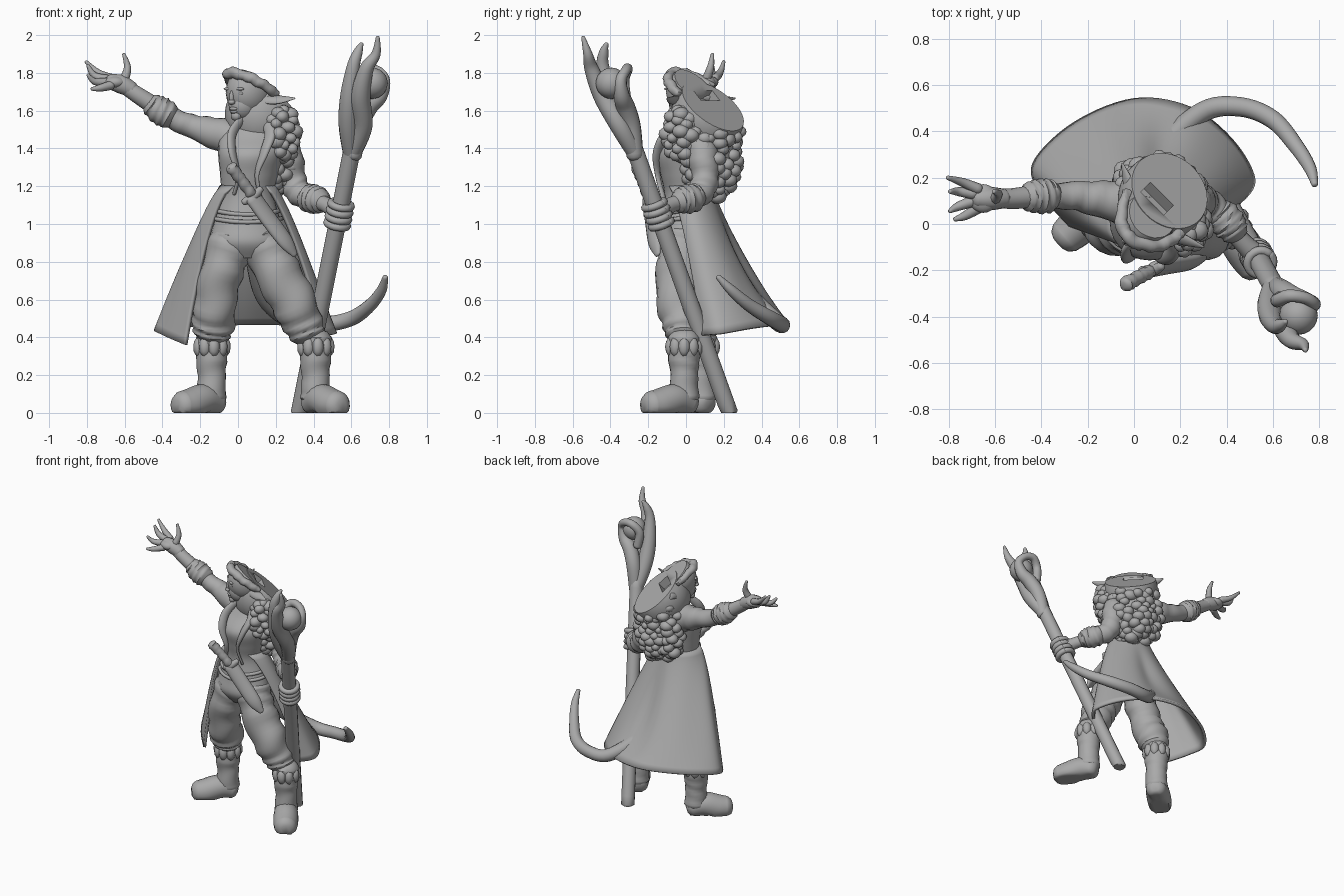
import bpy, bmesh, math, random
from mathutils import Vector, Matrix

random.seed(4)
if "Cube" in bpy.data.objects:
    bpy.data.objects.remove(bpy.data.objects["Cube"])

grey = bpy.data.materials.new("stone_grey")
grey.use_nodes = True
grey.diffuse_color = (0.4, 0.4, 0.4, 1)
grey.node_tree.nodes["Principled BSDF"].inputs["Base Color"].default_value = grey.diffuse_color


def finish(name, bm, angle=50):
    bmesh.ops.recalc_face_normals(bm, faces=bm.faces)
    mesh = bpy.data.meshes.new(name)
    bm.to_mesh(mesh)
    bm.free()
    ob = bpy.data.objects.new(name, mesh)
    bpy.context.collection.objects.link(ob)
    mesh.materials.append(grey)
    bpy.ops.object.select_all(action="DESELECT")
    ob.select_set(True)
    bpy.context.view_layer.objects.active = ob
    bpy.ops.object.shade_smooth_by_angle(angle=math.radians(angle))
    return ob


def spline(pts, steps=6):
    """Catmull-Rom through points of any dimension."""
    pts = [Vector(p) for p in pts]
    out = []
    for i in range(len(pts) - 1):
        a, b, c, d = pts[max(i - 1, 0)], pts[i], pts[i + 1], pts[min(i + 2, len(pts) - 1)]
        for s in range(steps):
            t = s / steps
            out.append(b + (c - a) * (t / 2) + (a * 2 - b * 5 + c * 4 - d) * (t * t / 2)
                       + (b * 3 - a - c * 3 + d) * (t ** 3 / 2))
    return out + [pts[-1]]


def bridge(bm, rings, caps=True, closed=True):
    n = len(rings[0])
    for a, b in zip(rings, rings[1:]):
        for i in range(n if closed else n - 1):
            j = (i + 1) % n
            bm.faces.new((a[i], a[j], b[j], b[i]))
    if caps:
        bm.faces.new(rings[0])
        bm.faces.new(rings[-1])


def tube(name, pts, sides=14, folds=0.0, freq=1.3, flat=1.0, floor=None, bm=None, steps=6):
    """Rounded tube through (x, y, z, radius); folds add cloth creases."""
    own = bm is None
    bm = bm or bmesh.new()
    path = spline(pts, steps)
    pos = [p.to_3d() for p in path]
    tan = [(pos[min(i + 1, len(pos) - 1)] - pos[max(i - 1, 0)]).normalized() for i in range(len(pos))]
    rows = [(p, t, q[3]) for p, t, q in zip(pos, tan, path)]
    head, tail = rows[0], rows[-1]
    rows = [(head[0] - head[1] * head[2] * k, head[1], head[2] * s) for k, s in ((.5, .4), (.35, .75))] + rows
    rows += [(tail[0] + tail[1] * tail[2] * k, tail[1], tail[2] * s) for k, s in ((.35, .75), (.5, .4))]
    nor = tan[0].orthogonal()
    rings = []
    for k, (p, t, r) in enumerate(rows):
        nor = (nor - t * nor.dot(t)).normalized()
        side = t.cross(nor)
        ring = []
        for i in range(sides):
            a = math.tau * i / sides
            rr = r * (1 + folds * math.sin(k * freq + 2 * math.sin(a + k * .3)))
            v = p + nor * math.cos(a) * rr + side * math.sin(a) * rr * flat
            if floor is not None:
                v.z = max(v.z, floor)
            ring.append(bm.verts.new(v))
        rings.append(ring)
    bridge(bm, rings)
    return finish(name, bm) if own else None


def blob(bm, centre, size, turn=0, detail=3):
    m = Matrix.Translation(centre) @ Matrix.Rotation(turn, 4, "Z") @ Matrix.Diagonal((*size, 1))
    bmesh.ops.create_icosphere(bm, subdivisions=detail, radius=1, matrix=m)


# Flat sliced crown, leaning back over the left shoulder
CUT, CUT_N = Vector((.1, .11, 1.68)), Vector((.58, .58, .9)).normalized()


def slice_crown(bm, depth=0.0):
    res = bmesh.ops.bisect_plane(bm, geom=bm.verts[:] + bm.edges[:] + bm.faces[:],
                                 plane_co=CUT - CUT_N * depth, plane_no=CUT_N, clear_outer=True)
    edges = [e for e in res["geom_cut"] if isinstance(e, bmesh.types.BMEdge)]
    bmesh.ops.edgeloop_fill(bm, edges=edges)


# Torso: elliptical rings (z, x, y, half width, half depth)
bm = bmesh.new()
rings = []
for z, x, y, w, d in spline([
        (.82, .05, .0, .13, .1), (.9, .05, -.01, .195, .14), (1.0, .05, 0, .18, .135),
        (1.15, .05, .01, .142, .125), (1.26, .06, .01, .155, .145), (1.37, .07, .01, .175, .165),
        (1.46, .09, .05, .185, .13), (1.53, .08, .06, .12, .09), (1.57, .07, .05, .06, .06)]):
    rings.append([bm.verts.new((x + w * math.cos(i * math.tau / 28), y + d * math.sin(i * math.tau / 28), z))
                  for i in range(28)])
bridge(bm, rings)
finish("torso", bm)
tube("neck", [(.08, .06, 1.48, .065), (.07, .05, 1.56, .055), (.06, .03, 1.62, .055)])
for name, z, w in (("belt", 1.03, .182), ("sash", 1.07, .168)):
    tube(name, [(.05 + w * math.cos(a * math.tau / 16), .005 + w * .76 * math.sin(a * math.tau / 16),
                 z - .02 * math.sin(a * math.tau / 16) ** 2, .012) for a in range(17)], 8, steps=2)

# Lapels, collar and coat edges
tube("right_lapel", [(.03, -.03, 1.57, .02), (-.03, -.1, 1.48, .03), (-.03, -.145, 1.38, .028),
                     (.0, -.14, 1.26, .016), (-.02, -.115, 1.16, .014)], flat=.6)
tube("left_lapel", [(.13, -.02, 1.56, .02), (.17, -.1, 1.48, .035), (.14, -.15, 1.38, .03),
                    (.1, -.15, 1.26, .016), (.12, -.12, 1.14, .014)], flat=.6)
tube("collar", [(.03, -.03, 1.56, .02), (.0, .06, 1.57, .028), (.08, .12, 1.58, .03),
                (.15, .06, 1.57, .028), (.13, -.02, 1.56, .02)])

# Coat tails: hem points (x, y, z) matched with waist angle and flare
hem = spline([(-.275, -.005, .36, 240, .55), (-.39, .13, .41, 212, .68), (-.43, .26, .44, 180, .95),
              (-.26, .43, .46, 140, 1.1), (0, .535, .47, 100, 1.2), (.24, .5, .47, 65, 1.2),
              (.42, .36, .45, 35, 1.05), (.515, .19, .42, 0, .85), (.45, .09, .41, -50, .7)], 7)
bm = bmesh.new()
rows = []
for k in range(21):
    t = k / 20
    row = []
    for i, (x, y, z, ang, ease) in enumerate(hem):
        a, h = math.radians(ang), t ** ease
        groove = 1 - .2 * math.sin(math.pi * t ** .8) * math.exp(-((ang - 75) / 18) ** 2)
        wave = groove + .05 * t * (1 - t) * math.sin(i * .6)
        wx, wy = .05 + .138 * math.cos(a), .01 + .122 * math.sin(a)
        row.append(bm.verts.new((wx + (x * wave - wx) * h, wy + (y * wave - wy) * h, 1.2 + (z - 1.2) * t)))
    rows.append(row)
bridge(bm, rows, caps=False, closed=False)
coat = finish("coat_tails", bm)
thick = coat.modifiers.new("thickness", "SOLIDIFY")
thick.thickness, thick.offset = .02, 0

# Legs, boots and feet
tube("right_trouser", [(-.03, -.01, .92, .118), (-.07, -.02, .8, .115), (-.115, .0, .62, .11),
                       (-.13, .05, .48, .115), (-.135, .07, .41, .095)], 20, folds=.06)
tube("left_trouser", [(.13, -.01, .92, .122), (.18, -.03, .8, .122), (.275, -.04, .62, .122),
                      (.34, -.02, .48, .108), (.375, -.015, .41, .09)], 20, folds=.06)
for side, x, y, dx, dy in (("right", -.14, .08, -.16, -.14), ("left", .41, -.01, .12, -.18)):
    tube(side + "_boot", [(x, y, .4, .085), (x, y, .3, .085), (x, y, .2, .074), (x, y, .08, .08)], 18, folds=.03)
    tube(side + "_foot", [(x - dx * .15, y - dy * .15, .05, .07), (x + dx * .25, y + dy * .25, .07, .083),
                          (x + dx * .7, y + dy * .7, .045, .085), (x + dx, y + dy, .04, .075)], 18, floor=0)
    bm = bmesh.new()
    for k in range(9):
        a = k * math.tau / 9
        blob(bm, (x + .07 * math.cos(a), y + .07 * math.sin(a), .35), (.032, .032, .055), detail=2)
    finish(side + "_boot_scallops", bm)

# Raised right arm with turned-back cuff
tube("right_sleeve", [(.02, .08, 1.43, .1), (-.1, .1, 1.475, .088), (-.24, .12, 1.515, .064),
                      (-.36, .12, 1.565, .055)], 18, folds=.05)
tube("right_cuff", [(-.36, .12, 1.57, .07), (-.41, .12, 1.6, .075), (-.46, .115, 1.635, .06)], 18, folds=.06, freq=2)
tube("right_forearm", [(-.42, .12, 1.61, .05), (-.52, .11, 1.675, .045), (-.58, .11, 1.715, .042)])
bm = bmesh.new()
tube("", [(-.56, .11, 1.71, .042), (-.62, .11, 1.74, .05), (-.68, .11, 1.755, .04)], bm=bm)
blob(bm, (-.65, .11, 1.75), (.062, .062, .036))
for base, mid, tip in (((-.67, .15, 1.77), (-.74, .18, 1.8), (-.805, .2, 1.86)),
                       ((-.69, .13, 1.765), (-.76, .14, 1.785), (-.795, .14, 1.84)),
                       ((-.69, .1, 1.75), (-.76, .075, 1.755), (-.795, .055, 1.79)),
                       ((-.67, .07, 1.735), (-.73, .035, 1.72), (-.775, .02, 1.715)),
                       ((-.6, .11, 1.77), (-.585, .13, 1.83), (-.605, .14, 1.9))):
    tube("", [(*base, .025), (*mid, .019), (*tip, .009)], 8, bm=bm, steps=4)
finish("right_hand", bm)

# Left arm reaching down to the staff
tube("left_sleeve", [(.2, .07, 1.44, .085), (.265, .09, 1.36, .078), (.29, .1, 1.23, .072),
                     (.33, .07, 1.16, .07), (.4, .01, 1.13, .056)], 18, folds=.06)
tube("left_cuff", [(.365, .05, 1.14, .072), (.41, .0, 1.13, .075), (.44, -.04, 1.12, .06)], 18, folds=.06, freq=2)
tube("left_forearm", [(.4, .0, 1.13, .045), (.47, -.08, 1.1, .042), (.52, -.13, 1.07, .05)])

# Staff, gripping fingers, twisted prongs and orb
foot, axis = Vector((.325, .23, .0)), Vector((.2, -.36, 1))
tube("staff", [(*(foot + axis * z), .047) for z in (0, .5, 1, 1.42)], 12, floor=0)
bm = bmesh.new()
grip = axis.normalized()
u = grip.orthogonal().normalized()
v = grip.cross(u)
for k in range(4):
    c = foot + axis * (1.0 + k * .034)
    tube("", [(*(c + (u * math.cos(a) + v * math.sin(a)) * .055), .02)
              for a in (j * math.tau / 12 for j in range(13))], 8, bm=bm, steps=2)
finish("left_hand", bm)
tube("outer_prong", [(.6, -.26, 1.36, .042), (.585, -.34, 1.52, .052), (.59, -.4, 1.67, .05),
                     (.61, -.44, 1.83, .035), (.635, -.435, 1.91, .025), (.655, -.42, 1.955, .01)])
tube("front_prong", [(.61, -.27, 1.38, .045), (.66, -.35, 1.52, .052), (.65, -.44, 1.68, .052),
                     (.68, -.5, 1.82, .038), (.73, -.52, 1.9, .025), (.74, -.545, 1.99, .01)])
tube("back_prong", [(.61, -.27, 1.36, .045), (.64, -.29, 1.52, .05), (.69, -.32, 1.62, .05),
                    (.75, -.34, 1.68, .042), (.775, -.345, 1.76, .03), (.74, -.32, 1.81, .026),
                    (.67, -.31, 1.82, .028), (.62, -.33, 1.76, .03), (.63, -.32, 1.66, .03)])
bm = bmesh.new()
blob(bm, (.71, -.395, 1.745), (.083, .083, .083))
finish("orb", bm)

# Sheathed sword across the hip
tube("sword_grip", [(-.035, -.26, 1.3, .033), (.02, -.23, 1.23, .03), (.07, -.205, 1.16, .03)], folds=.1, freq=2.1)
tube("sword_guard", [(.03, -.2, 1.115, .018), (.08, -.2, 1.145, .026), (.12, -.18, 1.185, .018)])
tube("scabbard", [(.08, -.195, 1.14, .05), (.16, -.18, 1.03, .05), (.25, -.165, .91, .046),
                  (.3, -.15, .84, .02)], flat=.55)

# Tail sweeping out from under the coat
tube("tail", [(.08, .1, .88, .05), (.14, .33, .62, .05), (.3, .485, .48, .045), (.46, .505, .47, .042),
              (.6, .45, .5, .04), (.7, .335, .57, .034), (.76, .24, .65, .027), (.78, .17, .72, .014)])

# Cutter for the socket in the crown
bm = bmesh.new()
bmesh.ops.create_cube(bm, size=1, matrix=Matrix.Translation(CUT) @ CUT_N.to_track_quat("Z", "Y").to_matrix().to_4x4()
                      @ Matrix.Diagonal((.14, .08, .12, 1)))
cutter = finish("socket_cutter", bm)
cutter.hide_render = True
cutter.hide_set(True)

# Head, turned toward the right hand
TURN = math.radians(-45)
place = Matrix.Translation((.06, .02, 1.68)) @ Matrix.Rotation(TURN, 4, "Z")
bm = bmesh.new()
blob(bm, place @ Vector((0, 0, .02)), (.115, .135, .135), TURN)
slice_crown(bm, .003)
skull = finish("skull", bm)
bm = bmesh.new()
for c, s in (((0, -.04, -.05), (.075, .088, .085)),
             ((0, -.1, -.108), (.03, .025, .027)), ((0, -.12, -.07), (.028, .013, .01)),
             ((0, -.117, -.085), (.024, .013, .01)), ((0, -.133, -.035), (.02, .018, .014)),
             ((0, -.128, -.01), (.012, .018, .04))):
    blob(bm, place @ Vector(c), s, TURN)
for sx in (-1, 1):
    blob(bm, place @ Vector((sx * .042, -.11, .012)), (.022, .014, .011), TURN, 2)
    blob(bm, place @ Vector((sx * .042, -.116, .035)), (.032, .014, .009), TURN, 2)
finish("face", bm)
for side, tip in (("left", (.3, -.1, 1.665)), ("right", (-.05, .26, 1.665))):
    base = place @ Vector((.09 if side == "left" else -.09, .01, -.02))
    mid = base.lerp(Vector(tip), .5)
    tube(side + "_ear", [(*base, .03), (mid.x, mid.y, mid.z - .005, .03), (*tip, .006)], 10, flat=.5)

# Headband
bm = bmesh.new()
tube("", [(-.03, .14, 1.73, .02), (-.055, .03, 1.785, .026), (-.03, -.05, 1.8, .03), (.05, -.09, 1.78, .028),
          (.13, -.085, 1.74, .028), (.2, -.04, 1.69, .024)], folds=.14, bm=bm)
slice_crown(bm)
finish("headband", bm)

# Curly hair: sliced solid crown, then curls hanging below it
bm = bmesh.new()
blob(bm, (.125, .115, 1.575), (.19, .2, .21), TURN, 4)
slice_crown(bm)
crown = finish("hair_crown", bm, 30)
for part in (skull, crown):
    cut = part.modifiers.new("socket", "BOOLEAN")
    cut.object, cut.operation = cutter, "DIFFERENCE"

bm = bmesh.new()
for centre, size, count in (((.15, .13, 1.37), (.155, .12, .23), 120), ((.235, -.03, 1.48), (.06, .075, .13), 36),
                            ((.04, .14, 1.37), (.12, .09, .2), 70), ((.15, .14, 1.55), (.175, .15, .14), 60)):
    if size[2] != .14:
        blob(bm, centre, size, TURN)
    for i in range(count):
        z = 1 - 2 * (i + .5) / count
        a, r = i * 2.39996 + random.uniform(-.15, .15), math.sqrt(1 - z * z)
        p = Vector((size[0] * r * math.cos(a), size[1] * r * math.sin(a), size[2] * z))
        p = Matrix.Rotation(TURN, 3, "Z") @ p * random.uniform(.94, 1.04) + Vector(centre)
        local = place.inverted() @ p
        behind = local.y > .03 or p.x > .19 or p.y > .13
        if behind and (p - CUT).dot(CUT_N) < -.03 and (p - CUT).length > .14:
            s = random.uniform(.034, .052)
            blob(bm, p, (s, s * random.uniform(.75, 1), s * .8), random.random() * 3, 2)
slice_crown(bm, .006)
finish("curls", bm, 60)
